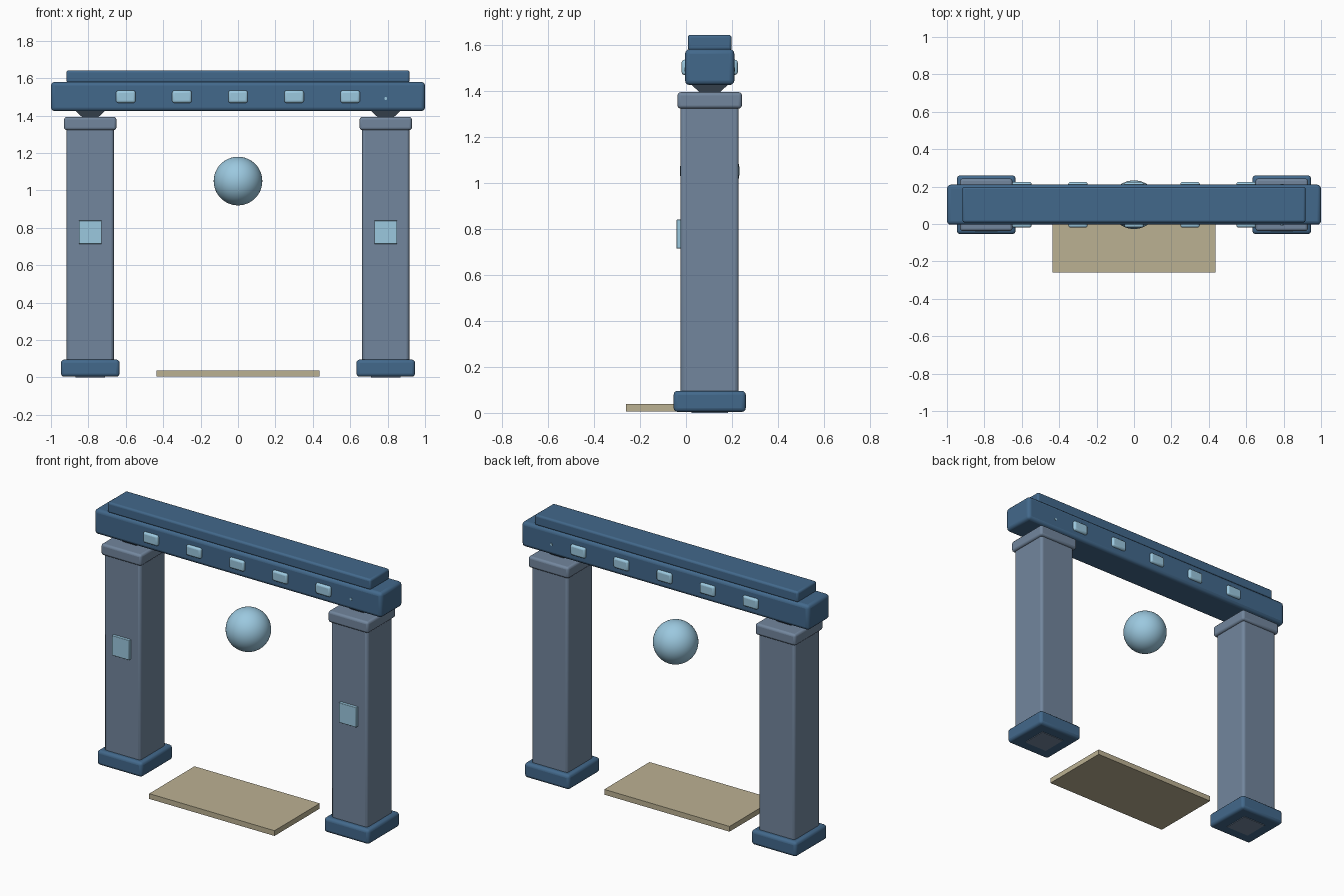
import bpy, math

if "Cube" in bpy.data.objects:
    bpy.data.objects.remove(bpy.data.objects["Cube"])

YC = 0.103          # depth centre of the gate
PX = 0.79           # pillar offset from the centre


def material(name, rgb):
    m = bpy.data.materials.new(name)
    m.diffuse_color = (*rgb, 1)
    m.use_nodes = True
    m.node_tree.nodes["Principled BSDF"].inputs["Base Color"].default_value = m.diffuse_color
    return m


STONE = material("grey_blue_stone", (0.17, 0.24, 0.34))
BLUE = material("deep_blue", (0.055, 0.14, 0.26))
GLOW = material("pale_blue", (0.33, 0.58, 0.74))
TAN = material("tan", (0.50, 0.44, 0.29))


def finish(ob, name, mat):
    ob.name = name
    ob.data.materials.append(mat)
    bpy.ops.object.shade_smooth_by_angle(angle=math.radians(35))
    return ob


def box(name, x, y, z, mat, bevel=0.0):
    """Box from (min, max) ranges on each axis, with rounded edges."""
    bpy.ops.mesh.primitive_cube_add(
        size=1, location=[(a + b) / 2 for a, b in (x, y, z)])
    ob = bpy.context.object
    ob.scale = [b - a for a, b in (x, y, z)]
    bpy.ops.object.transform_apply(location=False, rotation=False, scale=True)
    finish(ob, name, mat)
    if bevel:
        mod = ob.modifiers.new("rounded_edges", 'BEVEL')
        mod.width = bevel
        mod.segments = 3
    return ob


def around(c, half):
    return (c - half, c + half)


# Pillars with base, cap, neck and front plaque
for side, s in (("left", -1), ("right", 1)):
    x = s * PX
    box(side + "_foot", around(x, 0.08), around(YC, 0.08), (0, 0.05), STONE)
    box(side + "_base", around(x, 0.157), around(YC, 0.157), (0.004, 0.096), BLUE, 0.018)
    box(side + "_pillar", around(x, 0.126), around(YC, 0.126), (0.03, 1.36), STONE, 0.016)
    box(side + "_cap", around(x, 0.14), around(YC, 0.14), (1.322, 1.393), STONE, 0.014)
    box(side + "_plaque", around(x, 0.061), (-0.041, -0.01), (0.714, 0.839), GLOW, 0.003)
    # Neck: square frustum widening up into the beam
    bpy.ops.mesh.primitive_cone_add(
        vertices=4, radius1=0.05, radius2=0.135, depth=0.055,
        location=(x, YC, 1.4125), rotation=(0, 0, math.pi / 4))
    finish(bpy.context.object, side + "_neck", STONE)

# Lintel beam and the plate on top of it
box("beam", (-1, 1), around(YC, 0.107), (1.424, 1.58), BLUE, 0.02)
box("top_plate", (-0.917, 0.917), around(YC, 0.095), (1.575, 1.642), BLUE, 0.012)

# Row of inset lights running through the beam
for i in range(5):
    box(f"beam_light_{i + 1}", around(-0.6 + 0.3 * i, 0.052), around(YC, 0.122),
        (1.468, 1.534), GLOW, 0.012)

# Tiny pin through the right end of the beam
bpy.ops.mesh.primitive_cylinder_add(
    vertices=12, radius=0.008, depth=0.22, location=(PX, YC, 1.492),
    rotation=(math.pi / 2, 0, 0))
finish(bpy.context.object, "beam_pin", GLOW)

# Floating orb
bpy.ops.mesh.primitive_uv_sphere_add(
    segments=48, ring_count=24, radius=0.13, location=(0, YC, 1.05))
finish(bpy.context.object, "orb", GLOW)

# Threshold slab
box("threshold", around(0, 0.436), (-0.26, 0.19), (0.005, 0.038), TAN)
